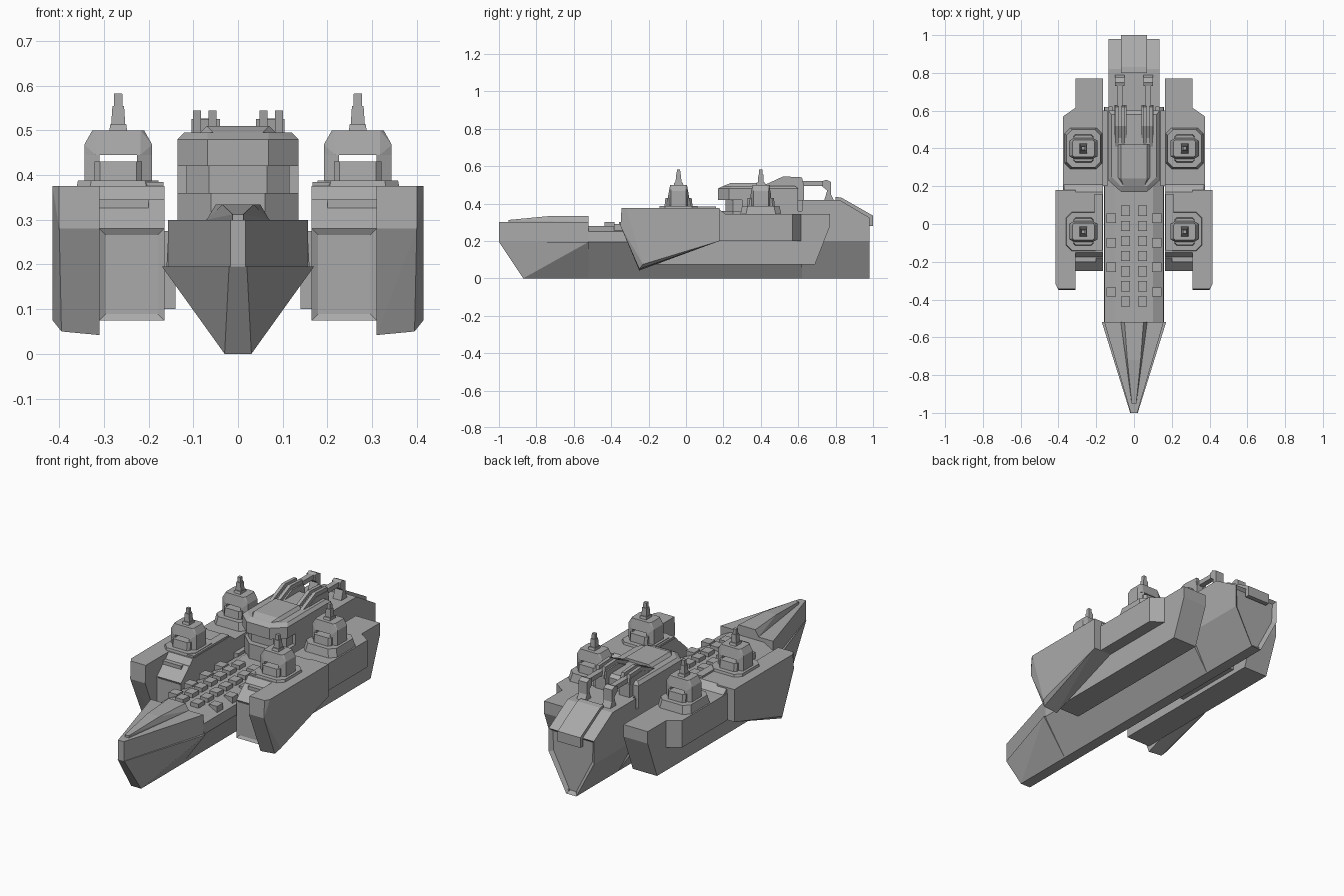
import bpy, bmesh
from mathutils import Vector

cube = bpy.data.objects.get("Cube")
if cube:
    bpy.data.objects.remove(cube, do_unlink=True)

GREY = (0.4, 0.4, 0.4, 1)
mat = bpy.data.materials.new("hull_grey")
mat.use_nodes = True
mat.diffuse_color = GREY
mat.node_tree.nodes["Principled BSDF"].inputs["Base Color"].default_value = GREY


def finish(name, bm, mirror=False):
    bmesh.ops.recalc_face_normals(bm, faces=bm.faces)
    mesh = bpy.data.meshes.new(name)
    bm.to_mesh(mesh)
    bm.free()
    mesh.materials.append(mat)
    ob = bpy.data.objects.new(name, mesh)
    bpy.context.collection.objects.link(ob)
    if mirror:
        ob.modifiers.new("Mirror", 'MIRROR').use_mirror_merge = False
    return ob


def solid(name, pts, symmetric=False, mirror=False, panel=None, inset=0.02, depth=-0.015):
    """Convex solid around points; symmetric repeats the points on -x, panel sinks one face."""
    if symmetric:
        pts = pts + [(-x, y, z) for x, y, z in pts]
    bm = bmesh.new()
    for p in pts:
        bm.verts.new(p)
    res = bmesh.ops.convex_hull(bm, input=bm.verts)
    loose = [v for v in bm.verts if not v.link_faces]
    bmesh.ops.delete(bm, geom=loose, context='VERTS')
    bmesh.ops.dissolve_limit(bm, angle_limit=0.01, verts=bm.verts, edges=bm.edges)
    bmesh.ops.recalc_face_normals(bm, faces=bm.faces)
    if panel:
        face = max(bm.faces, key=lambda f: f.normal.dot(Vector(panel)))
        bmesh.ops.inset_region(bm, faces=[face], thickness=inset)
        bmesh.ops.translate(bm, verts=face.verts, vec=face.normal * depth)
    return finish(name, bm, mirror)


def prism(name, profile, lo, hi, axis='X', mirror=False):
    """Extrude a profile along x (y,z points) or z (x,y points)."""
    bm = bmesh.new()
    place = (lambda a, b: (lo, a, b)) if axis == 'X' else (lambda a, b: (a, b, lo))
    face = bm.faces.new([bm.verts.new(place(a, b)) for a, b in profile])
    ext = bmesh.ops.extrude_face_region(bm, geom=[face])
    step = Vector((hi - lo, 0, 0)) if axis == 'X' else Vector((0, 0, hi - lo))
    bmesh.ops.translate(bm, vec=step, verts=[g for g in ext["geom"] if isinstance(g, bmesh.types.BMVert)])
    return finish(name, bm, mirror)


def box(name, x, y, z, mirror=False):
    return solid(name, [(a, b, c) for a in x for b in y for c in z], mirror=mirror)


def taper(name, cx, cy, z0, z1, half0, half1, cut=0.0, mirror=True):
    """Tapered block, with corners cut off when cut > 0."""
    pts = []
    for z, (hx, hy) in ((z0, half0), (z1, half1)):
        for sx in (-1, 1):
            for sy in (-1, 1):
                pts += [(cx + sx * (hx - cut), cy + sy * hy, z), (cx + sx * hx, cy + sy * (hy - cut), z)]
    return solid(name, pts, mirror=mirror)


# Main hull: bow, middle and stern
solid("bow_keel", [(.02, -1, .195), (.17, -.52, .195), (.03, -.87, 0), (.03, -.52, 0)], True)
solid("bow_upper", [(.017, -1, .195), (.157, -.52, .195), (.017, -1, .3), (.157, -.52, .3)], True)
solid("bow_ridge", [(.012, -.95, .3), (.07, -.52, .3), (.012, -.95, .312), (.035, -.72, .334), (.05, -.52, .334)], True)
solid("mid_hull", [(x, y, z) for y in (-.52, .62)
                   for x, z in ((.03, 0), (.16, .195), (.157, .25), (.1, .28))], True)
solid("stern", [(.03, .62, 0), (.135, .62, .2), (.135, .62, .42), (.135, .82, .42),
                (.03, .98, 0), (.135, .98, .2), (.135, .98, .325)], True, panel=(0, 1, 0))
prism("stern_plate", [(.8, .42), (.8, .435), (.83, .432), (1, .335), (1, .28), (.975, .28), (.975, .32), (.82, .42)],
      -.068, .068)
for s in (-1, 1):
    box("keel_strip", (s * .02, s * .03), (-.86, .97), (0, .02))

# Deck hatches along the spine and edge lockers
for i in range(7):
    y = .07 - i * .08
    box("deck_hatch", (.022, .07), (y - .027, y + .027), (.275, .302), True)
for i in range(4):
    y = .03 - i * .13
    box("deck_locker", (.095, .145), (y - .025, y + .025), (.24, .29), True)

# Bridge block in three tiers
solid("bridge_base", [(x, y, z) for z in (.27, .36) for x, y in ((.06, .18), (.135, .25), (.135, .63))], True)
solid("bridge_waist", [(x, y, z) for z in (.36, .42) for x, y in ((.065, .21), (.115, .25), (.115, .63))], True)
box("bridge_side", (.1, .135), (.3, .6), (.36, .42), True)
solid("bridge_top", [(x, y, z) for z in (.42, .48) for x, y in ((.068, .17), (.135, .23), (.135, .6))]
      + [(.068, .2, .495), (.12, .25, .495), (.12, .58, .495)], True)
solid("bridge_roof", [(.05, .19, .49), (.07, .24, .51), (.07, .42, .51), (.09, .25, .49), (.09, .42, .49)], True)

# Twin crane arms behind the bridge
arm = [(.4, .49), (.52, .545), (.62, .54), (.63, .5), (.63, .42), (.4, .42)]
for x in (.048, .083):
    prism("arm_housing", arm, x, x + .018, mirror=True)
prism("arm_core", [(a, b - .02) for a, b in arm], .04, .104, mirror=True)
box("arm_beam", (.06, .09), (.62, .75), (.495, .52), True)
prism("arm_elbow", [(.73, .49), (.73, .52), (.75, .527), (.775, .515), (.775, .45), (.79, .42), (.74, .42), (.755, .47)],
      .05, .1, mirror=True)

# Side pods
box("pod_connector", (.14, .17), (.2, .6), (.1, .275), True)
solid("pod_body", [(x, y, z) for x in (.165, .31) for y, z in
                   ((-.25, .075), (-.25, .28), (-.18, .345), (.69, .075), (.77, .28), (.77, .345))],
      mirror=True, panel=(0, -1, 0), depth=-.008)
prism("pod_shoulder", [(.2, -.2), (.375, -.2), (.375, .57), (.31, .615), (.2, .615)], .2, .345, 'Z', True)
prism("pod_deck", [(-.18, .34), (-.15, .375), (.17, .375), (.21, .345), (.21, .33), (-.18, .33)], .165, .37, mirror=True)
box("pod_rail", (.167, .21), (-.14, .16), (.37, .385), True)

# Outer armour wedge
solid("pod_armour", [(.31, -.345, .375), (.4, -.345, .375), (.4, -.35, .28), (.31, -.35, .28), (.31, -.25, .042),
                     (.395, -.25, .05), (.415, -.23, .075), (.415, -.32, .375), (.31, .18, .2), (.415, .18, .2),
                     (.31, .18, .375), (.415, .18, .375)], mirror=True)

# Four turrets: base, gun block, arched shield and mast
TX = .268
for cy in (-.04, .4):
    taper("turret_base", TX, cy, .34, .388, (.1, .11), (.09, .1), .03)
    taper("turret_block", TX, cy, .385, .43, (.053, .075), (.053, .07), .012)
    for sx in (-1, 1):
        solid("turret_leg", [(TX + sx * x, cy + sy * y, z) for sy in (-1, 1) for x, y, z in
                             ((.042, .055, .385), (.076, .04, .385), (.042, .055, .445), (.076, .04, .445))],
              mirror=True)
    solid("turret_roof", [(TX + sx * x, cy + sy * y, z) for sx in (-1, 1) for sy in (-1, 1) for x, y, z in
                          ((.076, .04, .445), (.05, .055, .445), (.076, .04, .468), (.058, .035, .5), (.05, .045, .5))],
          mirror=True)
    taper("mast_foot", TX, cy, .498, .513, (.02, .026), (.018, .022))
    taper("mast", TX, cy, .51, .555, (.016, .016), (.013, .013))
    taper("mast_tip", TX, cy, .55, .582, (.01, .01), (.009, .009))
